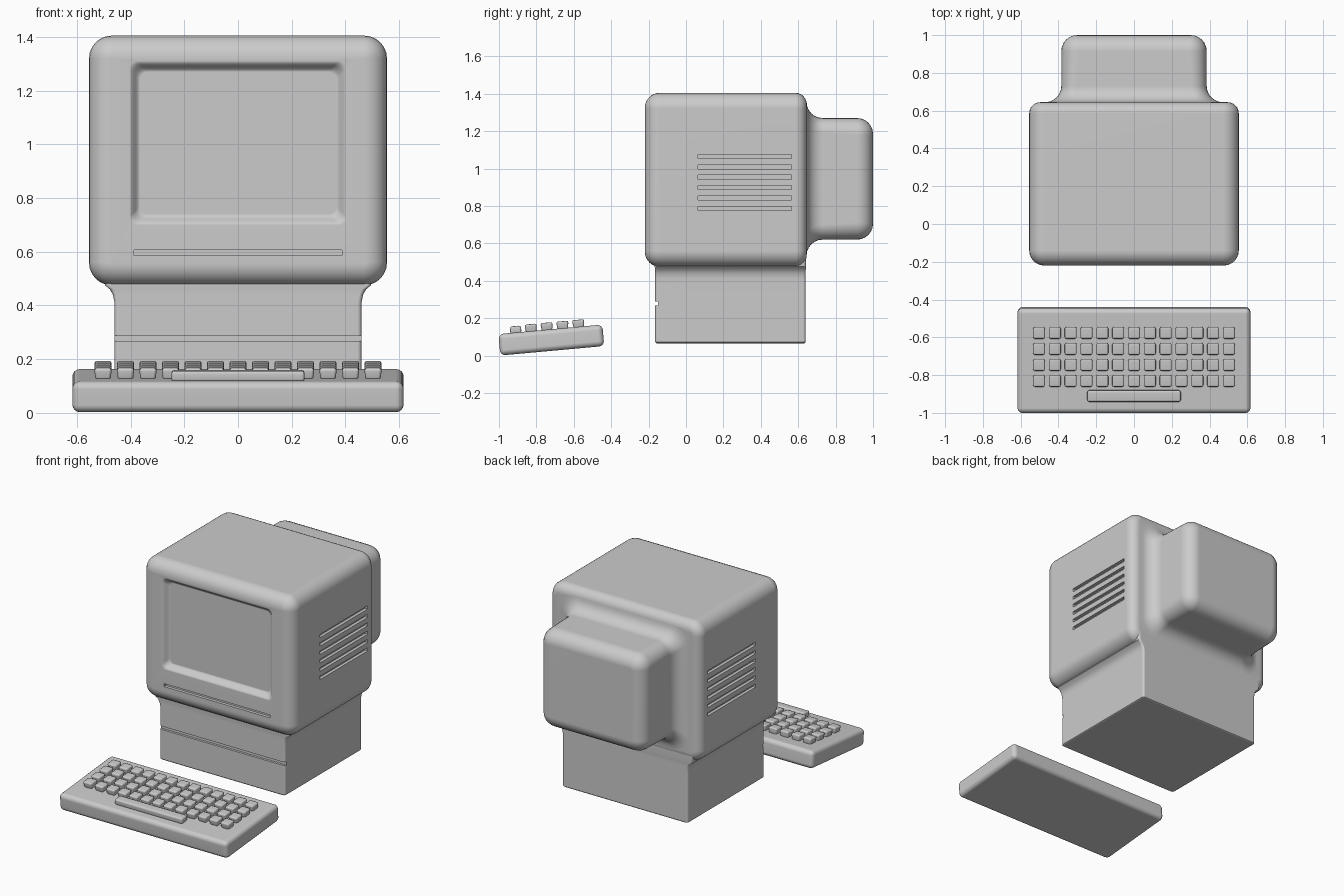
import bpy, bmesh
from math import sin, cos, pi, radians
from mathutils import Matrix, Vector

cube = bpy.data.objects.get("Cube")
if cube:
    bpy.data.objects.remove(cube, do_unlink=True)

grey = bpy.data.materials.new("light_grey_plastic")
grey.use_nodes = True
grey.diffuse_color = (0.6, 0.6, 0.6, 1)
grey.node_tree.nodes["Principled BSDF"].inputs["Base Color"].default_value = (0.6, 0.6, 0.6, 1)


def make(name, bm):
    bmesh.ops.recalc_face_normals(bm, faces=bm.faces)
    mesh = bpy.data.meshes.new(name)
    bm.to_mesh(mesh)
    bm.free()
    mesh.materials.append(grey)
    ob = bpy.data.objects.new(name, mesh)
    bpy.context.collection.objects.link(ob)
    return ob


def box(bm, centre, size, taper=1.0):
    """Add a box; taper scales its bottom face."""
    verts = bmesh.ops.create_cube(bm, size=1)["verts"]
    for v in verts:
        k = taper if v.co.z < 0 else 1
        v.co = Vector((v.co.x * size[0], v.co.y * size[1], v.co.z * size[2])) + Vector(centre)
        if taper != 1:
            v.co.x = centre[0] + (v.co.x - centre[0]) * k
            v.co.y = centre[1] + (v.co.y - centre[1]) * k


def loft(rings, axis, steps=6):
    """Skin rounded rectangles (position, centre, half width, half height, radius)."""
    bm = bmesh.new()
    loops = []
    for t, c, hw, hh, r in rings:
        loop = []
        for q, (sx, sv) in enumerate(((1, 1), (-1, 1), (-1, -1), (1, -1))):
            for i in range(steps + 1):
                a = (q + i / steps) * pi / 2
                x = sx * (hw - r) + r * cos(a)
                v = c + sv * (hh - r) + r * sin(a)
                loop.append(bm.verts.new((x, t, v) if axis == "y" else (x, v, t)))
        loops.append(loop)
    n = len(loops[0])
    for lo, hi in zip(loops, loops[1:]):
        for i in range(n):
            j = (i + 1) % n
            bm.faces.new((lo[i], lo[j], hi[j], hi[i]))
    bm.faces.new(loops[0])
    bm.faces.new(loops[-1])
    return bm


def cut(ob, boxes):
    bm = bmesh.new()
    for centre, size in boxes:
        box(bm, centre, size)
    cutter = make("slot_cutter", bm)
    cutter.hide_render = True
    mod = ob.modifiers.new("slots", "BOOLEAN")
    mod.object = cutter
    mod.solver = "EXACT"
    bpy.context.view_layer.objects.active = ob
    bpy.ops.object.modifier_apply(modifier=mod.name)
    bpy.data.objects.remove(cutter, do_unlink=True)


def finish(ob, bevel=0, segments=3):
    if bevel:
        mod = ob.modifiers.new("round", "BEVEL")
        mod.width, mod.segments = bevel, segments
    for p in ob.data.polygons:
        p.use_smooth = True
    ob.data.set_sharp_from_angle(angle=radians(180 if bevel else 40))
    mod = ob.modifiers.new("normals", "WEIGHTED_NORMAL")
    mod.keep_sharp = True


# Monitor housing: screen recess, rounded body, flared step and rear tube cover
quarter = [i / 6 * pi / 2 for i in range(7)]
rings = []
for i in range(7):
    s = i / 6
    rings.append((-0.22 + 0.035 * (1 + cos(pi * s)) / 2, 1.005,
                  0.365 + 0.04 * s, 0.265 + 0.04 * s, 0.03))
R = 0.08
for a in quarter:
    off = R * (1 - sin(a))
    rings.append((-0.22 + R * (1 - cos(a)), 0.94, 0.555 - off, 0.465 - off, 0.085 - off))
R = 0.06
for a in quarter:
    off = R * (1 - cos(a))
    rings.append((0.645 - R * (1 - sin(a)), 0.94, 0.555 - off, 0.465 - off, 0.085 - off))
R = 0.085
for a in quarter:
    out = R * (1 - sin(a))
    rings.append((0.645 + R * (1 - cos(a)), 0.945, 0.385 + out, 0.325 + out, 0.08 + out * 0.3))
for a in quarter:
    off = R * (1 - cos(a))
    rings.append((1.0 - R * (1 - sin(a)), 0.945, 0.385 - off, 0.325 - off, 0.09 - off))
housing = make("monitor_housing", loft(rings, "y"))

# Front slot and side vents
slots = [((0, -0.22, 0.597), (0.775, 0.04, 0.02))]
for side in (-1, 1):
    for i in range(6):
        slots.append(((side * 0.555, 0.315, 0.787 + i * 0.0555), (0.04, 0.5, 0.022)))
cut(housing, slots)
finish(housing)

# Base unit with a flared top and a groove across its front
base_rings = [(z, 0.2375, hx, hy, 0.015) for z, hx, hy in (
    (0.065, 0.452, 0.395), (0.072, 0.46, 0.4025), (0.41, 0.46, 0.4025),
    (0.44, 0.466, 0.4025), (0.46, 0.477, 0.4025), (0.475, 0.495, 0.405), (0.52, 0.5, 0.405))]
base = make("base_unit", loft(base_rings, "z", 4))
cut(base, [((0, -0.165, 0.278), (1.1, 0.03, 0.022))])
finish(base)

# Keyboard, tilted up towards the back
tilt = Matrix.Translation((0, -0.72, 0.083)) @ Matrix.Rotation(radians(5.2), 4, "X")

bm = bmesh.new()
box(bm, (0, 0, 0), (1.234, 0.558, 0.115))
case = make("keyboard_case", bm)
case.matrix_world = tilt
finish(case, 0.028, 4)

bm = bmesh.new()
for row in range(4):
    for col in range(13):
        box(bm, ((col - 6) * 0.0838, 0.152 - row * 0.085, 0.073), (0.066, 0.066, 0.044), 0.84)
keys = make("keyboard_keys", bm)
keys.matrix_world = tilt
finish(keys, 0.01, 2)

bm = bmesh.new()
box(bm, (0, -0.185, 0.072), (0.495, 0.06, 0.04))
space = make("space_bar", bm)
space.matrix_world = tilt
finish(space, 0.01, 2)
